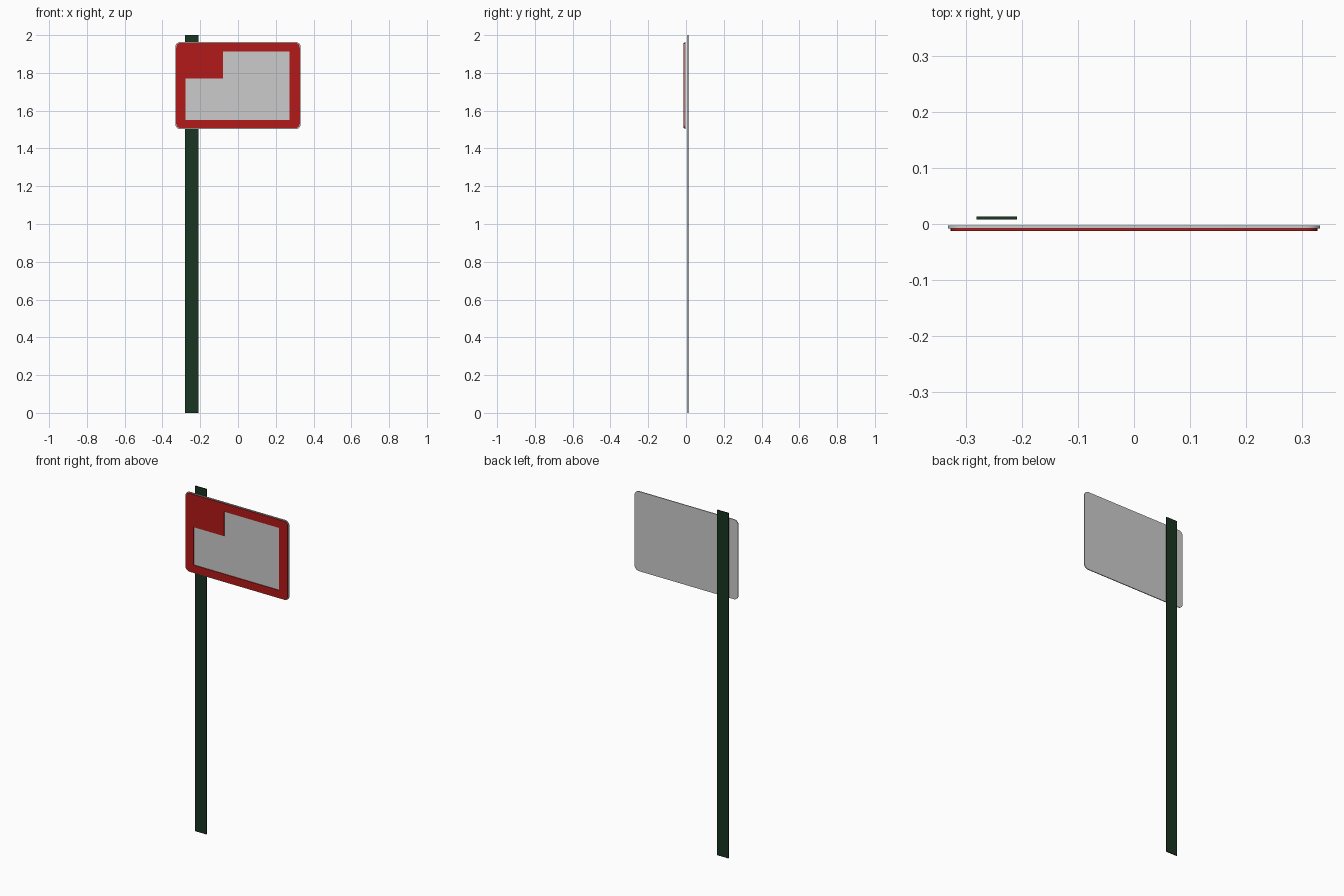
import bpy, math

if "Cube" in bpy.data.objects:
    bpy.data.objects.remove(bpy.data.objects["Cube"])


def material(name, color):
    m = bpy.data.materials.new(name)
    m.diffuse_color = color
    m.use_nodes = True
    m.node_tree.nodes["Principled BSDF"].inputs["Base Color"].default_value = m.diffuse_color
    return m


def rounded(x0, x1, z0, z1, r, n=6):
    # rectangle outline with rounded corners
    pts = []
    for i, (cx, cz) in enumerate([(x1 - r, z1 - r), (x0 + r, z1 - r),
                                  (x0 + r, z0 + r), (x1 - r, z0 + r)]):
        for k in range(n + 1):
            a = math.pi / 2 * (i + k / n)
            pts.append((cx + r * math.cos(a), cz + r * math.sin(a)))
    return pts


def sheet(name, outlines, y0, y1, mat=None):
    # flat sheet in the xz plane; extra outlines become holes
    cu = bpy.data.curves.new(name, 'CURVE')
    cu.dimensions = '2D'
    cu.fill_mode = 'BOTH'
    cu.extrude = (y1 - y0) / 2
    for pts in outlines:
        s = cu.splines.new('POLY')
        s.points.add(len(pts) - 1)
        for p, (x, z) in zip(s.points, pts):
            p.co = (x, z, 0, 1)
        s.use_cyclic_u = True
        s.use_smooth = False
    ob = bpy.data.objects.new(name, cu)
    bpy.context.collection.objects.link(ob)
    ob.location.y = (y0 + y1) / 2
    ob.rotation_euler.x = math.pi / 2
    bpy.ops.object.select_all(action='DESELECT')
    ob.select_set(True)
    bpy.context.view_layer.objects.active = ob
    bpy.ops.object.convert(target='MESH')
    ob = bpy.context.object
    bpy.ops.object.shade_smooth_by_angle(angle=math.radians(30))
    if mat:
        ob.data.materials.append(mat)
    return ob


red = material("red", (0.45, 0.01, 0.01, 1))
green = material("dark_green", (0.01, 0.035, 0.015, 1))

# post: flat bar behind the panel
sheet("post", [[(-0.281, 0), (-0.209, 0), (-0.209, 2), (-0.281, 2)]],
      0.008, 0.0135, green)

# metal backing panel
sheet("sign_panel", [rounded(-0.332, 0.332, 1.502, 1.964, 0.028)], -0.008, -0.003)

# red border with a filled upper left corner block
window = [(-0.277, 1.55), (0.273, 1.55), (0.273, 1.912),
          (-0.08, 1.912), (-0.08, 1.77), (-0.277, 1.77)]
sheet("red_border", [rounded(-0.327, 0.327, 1.507, 1.959, 0.024), window],
      -0.0125, -0.008, red)
